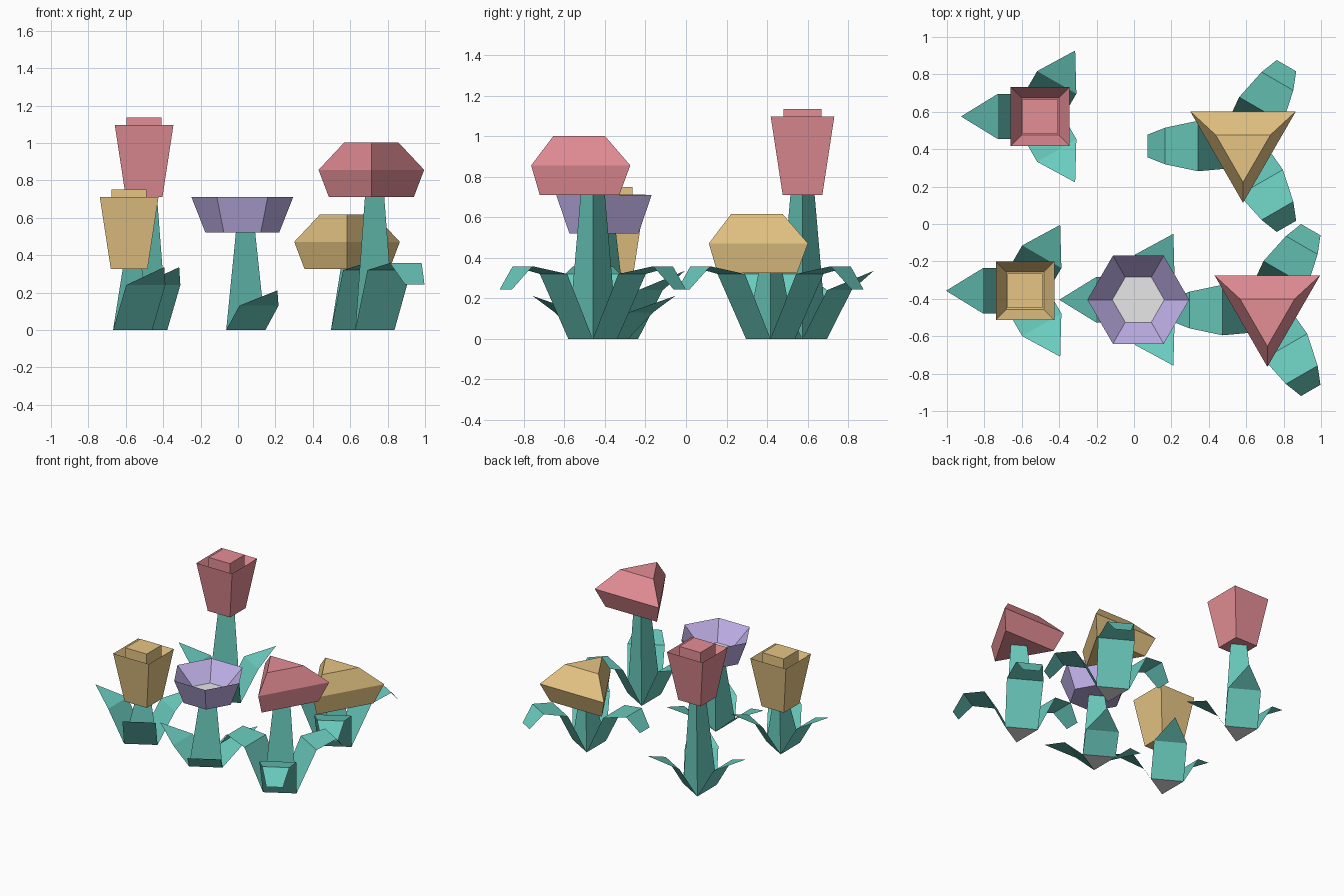
import bpy, bmesh
from math import sin, cos, radians, sqrt

cube = bpy.data.objects.get("Cube")
if cube:
    bpy.data.objects.remove(cube, do_unlink=True)


def material(name, rgb):
    """Flat colour given as sRGB bytes, stored linear."""
    lin = [((c / 255 + 0.055) / 1.055) ** 2.4 for c in rgb] + [1.0]
    m = bpy.data.materials.new(name)
    m.use_nodes = True
    m.diffuse_color = lin
    m.node_tree.nodes["Principled BSDF"].inputs["Base Color"].default_value = lin
    return m


GREEN = material("leaf_green", (106, 203, 190))
RED = material("petal_red", (228, 142, 149))
YELLOW = material("petal_yellow", (230, 197, 132))
PURPLE = material("petal_purple", (190, 174, 230))
GREY = material("pale_grey", (231, 231, 231))

LEAN = 0.016  # stems lean slightly towards +x


def ring(sides, radius, z, start=0, x=0, y=0):
    angles = [radians(start + 360 * i / sides) for i in range(sides)]
    return [(x + radius * cos(a), y + radius * sin(a), z) for a in angles]


def finish(bm, name, place, mats):
    me = bpy.data.meshes.new(name)
    bm.to_mesh(me)
    bm.free()
    for m in mats:
        me.materials.append(m)
    ob = bpy.data.objects.new(name, me)
    ob.location = (place[0], place[1], 0)
    bpy.context.collection.objects.link(ob)
    return ob


def loft(name, place, rings, mats, first_mat=0, last_mat=0):
    """Closed skin through a stack of rings, with a material for each cap."""
    bm = bmesh.new()
    loops = [[bm.verts.new(p) for p in r] for r in rings]
    n = len(loops[0])
    for low, high in zip(loops, loops[1:]):
        for i in range(n):
            j = (i + 1) % n
            bm.faces.new((low[i], low[j], high[j], high[i]))
    bm.faces.new(loops[0][::-1]).material_index = first_mat
    bm.faces.new(loops[-1]).material_index = last_mat
    return finish(bm, name, place, mats)


def leaves(name, place, profile):
    """Three thin folded leaves; profile rows are (outward, half width, height)."""
    bm = bmesh.new()
    for angle in (60, 180, 300):
        c, s = cos(radians(angle)), sin(radians(angle))
        rows = []
        for u, w, z in profile:
            sides = (-w, w) if w else (0,)
            rows.append([bm.verts.new((u * c - v * s, u * s + v * c, z)) for v in sides])
        for a, b in zip(rows, rows[1:]):
            bm.faces.new(a + b[::-1])
    return finish(bm, name, place, [GREEN])


def stem(name, place, height):
    rings = [ring(3, 0.14, 0), ring(3, 0.069, height, x=LEAN)]
    return loft(name, place, rings, [GREEN, GREY], first_mat=1)


def cup_head(name, place, z, mat):
    """Square cup with a sunken rim and a raised bud in the middle."""
    steps = [(0.098, 0), (0.157, 0.387), (0.1, 0.27), (0.093, 0.27), (0.093, 0.425)]
    rings = [ring(4, h * sqrt(2), z + dz, 45, LEAN) for h, dz in steps]
    return loft(name, place, rings, [mat])


def bowl_head(name, place, z):
    """Hexagonal bowl with a pale floor."""
    steps = [(0.197, 0), (0.272, 0.19), (0.139, 0.055)]
    rings = [ring(6, r, z + dz, 0, LEAN) for r, dz in steps]
    return loft(name, place, rings, [PURPLE, GREY], last_mat=1)


def cap_head(name, place, z, mat):
    """Three-sided cap, widest at mid height."""
    steps = [(0.262, 0, 0), (0.326, 0.146, 0.022), (0.169, 0.291, -0.025)]
    rings = [ring(3, r, z + dz, -90, LEAN, y) for r, dz, y in steps]
    return loft(name, place, rings, [mat])


# Leaf profiles
TALL = [(0.07, 0.121, 0), (0.21, 0.121, 0.24), (0.407, 0, 0.336)]
LOW = [(0.07, 0.121, 0), (0.21, 0.121, 0.13), (0.407, 0, 0.212)]
DROOPING = [(0.07, 0.121, 0), (0.224, 0.135, 0.32), (0.4, 0.098, 0.358), (0.496, 0.06, 0.243)]

# Plants: name, place, stem height, leaf profile
PLANTS = [
    ("red_cup", (-0.518, 0.575), 0.71, TALL),
    ("yellow_cup", (-0.598, -0.357), 0.325, TALL),
    ("purple_bowl", (0.007, -0.405), 0.52, LOW),
    ("red_cap", (0.697, -0.46), 0.71, DROOPING),
    ("yellow_cap", (0.567, 0.417), 0.325, DROOPING),
]

for name, place, height, profile in PLANTS:
    stem(name + "_stem", place, height)
    leaves(name + "_leaves", place, profile)
    petal = RED if name.startswith("red") else YELLOW
    if name.endswith("cup"):
        cup_head(name + "_flower", place, height, petal)
    elif name.endswith("cap"):
        cap_head(name + "_flower", place, height, petal)
    else:
        bowl_head(name + "_flower", place, height)
